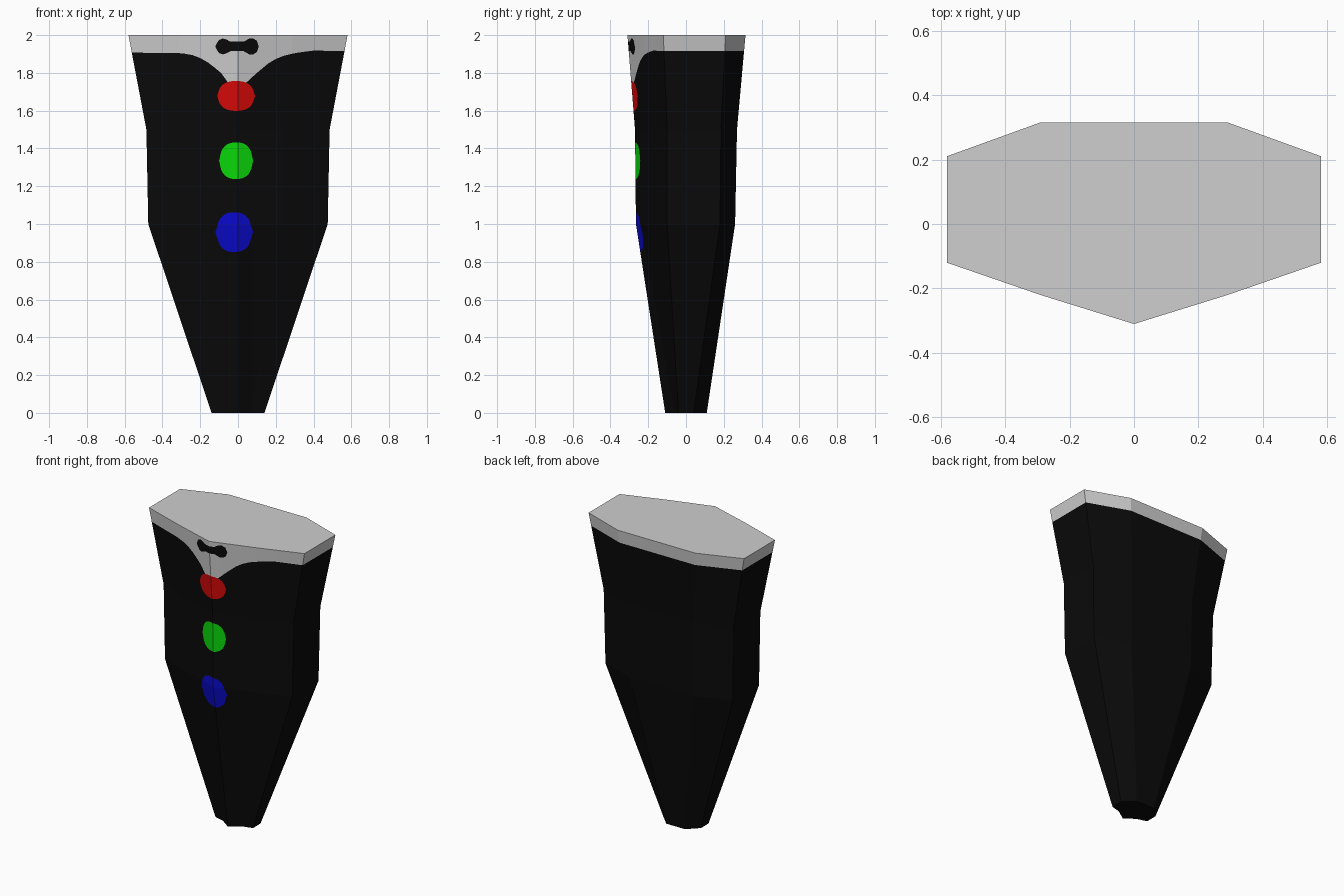
import bpy, bmesh
from mathutils import Vector

if "Cube" in bpy.data.objects:
    bpy.data.objects.remove(bpy.data.objects["Cube"])


def material(name, rgb):
    m = bpy.data.materials.new(name)
    m.diffuse_color = (*rgb, 1)
    m.use_nodes = True
    m.node_tree.nodes["Principled BSDF"].inputs["Base Color"].default_value = m.diffuse_color
    return m


BLACK, WHITE, RED, GREEN, BLUE = range(5)
mats = [material("black cloth", (0.003, 0.003, 0.003)),
        material("shirt white", (0.62, 0.62, 0.62)),
        material("red button", (0.70, 0.003, 0.003)),
        material("green button", (0.003, 0.68, 0.003)),
        material("blue button", (0.003, 0.003, 0.62))]

# Rings: z, half width, mid x, back y, side back y, side front y, mid front y, front y
RINGS = [(0.0, .14, .07, .11, .04, -.04, -.06, -.11),
         (1.0, .475, .24, .26, .18, -.10, -.185, -.265),
         (1.5, .485, .245, .27, .185, -.10, -.19, -.27),
         (2.0, .58, .29, .315, .21, -.12, -.22, -.31)]
HEM = 1.915
SHIRT = [(-.6, HEM), (-.55, 1.907), (-.30, 1.905), (-.22, 1.89), (-.15, 1.85), (-.09, 1.80),
         (-.05, 1.745), (.04, 1.745), (.10, 1.80), (.16, 1.85), (.22, 1.885),
         (.30, 1.905), (.40, 1.918), (.6, HEM)]
BOW = [(-.11, .02), (-.10, .035), (-.08, .042), (-.06, .036), (-.04, .025), (.03, .025),
       (.06, .042), (.08, .042), (.10, .03)]
# Buttons: colour, centre x, centre z, half width, half height
BUTTONS = [(RED, -.01, 1.678, .095, .079), (GREEN, -.01, 1.335, .086, .097),
           (BLUE, -.02, .957, .092, .105)]


def interp(pts, x, outside=0.0):
    for (x0, v0), (x1, v1) in zip(pts, pts[1:]):
        if x0 - 1e-6 <= x <= x1 + 1e-6:
            return v0 + (v1 - v0) * (x - x0) / (x1 - x0)
    return outside


def regions(x):
    """Painted bands at x: colour, lower z, upper z (later ones win)."""
    out = [(WHITE, interp(SHIRT, x, HEM), 3.0)]
    h = interp(BOW, x)
    out.append((BLACK, 1.94 - h, 1.94 + h))
    for col, cx, cz, hw, hh in BUTTONS:
        u = min(1.0, abs(x - cx) / hw)
        h = hh * (1 - u ** 2.4) ** (1 / 2.4)
        out.append((col, cz - h, cz + h))
    return out


# Lofted body
bm = bmesh.new()
rings = []
for z, w, m, b, sb, sf, mf, f in RINGS:
    sec = [(0, f), (m, mf), (w, sf), (w, sb), (m, b), (-m, b), (-w, sb), (-w, sf), (-m, mf)]
    rings.append([bm.verts.new((x, y, z)) for x, y in sec])
for a, b in zip(rings, rings[1:]):
    for i in range(9):
        j = (i + 1) % 9
        bm.faces.new((a[i], a[j], b[j], b[i]))
bm.faces.new(rings[0][::-1])
bm.faces.new(rings[-1])
bmesh.ops.recalc_face_normals(bm, faces=bm.faces[:])


def is_front(f):
    return f.normal.y < -.5


def cut(faces, co, no):
    geom = set(faces)
    for f in faces:
        geom.update(f.edges)
        geom.update(f.verts)
    bmesh.ops.bisect_plane(bm, geom=list(geom), dist=1e-5, plane_co=co, plane_no=no)


# Straight shirt hem on the sides and back
bm.normal_update()
cut([f for f in bm.faces if not is_front(f)], (0, 0, HEM), (0, 0, 1))
for f in bm.faces:
    f.material_index = WHITE if f.calc_center_median().z > HEM else BLACK

# Front cut into columns, then along each painted outline
xs = [i * .01 for i in range(-12, 12)] + [.12]
xs = [-.6 + i * .04 for i in range(12)] + xs + [.16 + i * .04 for i in range(12)]
for x in xs[1:-1]:
    bm.normal_update()
    cut([f for f in bm.faces if is_front(f) and f.calc_center_median().z > .4],
        (x, 0, 0), (1, 0, 0))


def column(x0, x1):
    bm.normal_update()
    return [f for f in bm.faces if is_front(f) and x0 < f.calc_center_bounds().x < x1
            and f.calc_center_median().z > .4]


for x0, x1 in zip(xs, xs[1:]):
    left, right = regions(x0), regions(x1)
    for (c, lo0, hi0), (_, lo1, hi1) in zip(left, right):
        if hi0 - lo0 + hi1 - lo1 < 1e-4:
            continue
        for za, zb in ((lo0, lo1), (hi0, hi1)):
            if za < 2:
                cut(column(x0, x1), (x0, 0, za), Vector((za - zb, 0, x1 - x0)).normalized())
    for f in column(x0, x1):
        p = f.calc_center_median_weighted()
        t = min(1, max(0, (p.x - x0) / (x1 - x0)))
        f.material_index = BLACK
        for (c, lo0, hi0), (_, lo1, hi1) in zip(left, right):
            if lo0 + (lo1 - lo0) * t < p.z < hi0 + (hi1 - hi0) * t:
                f.material_index = c

mesh = bpy.data.meshes.new("suit_body")
bm.to_mesh(mesh)
bm.free()
for m in mats:
    mesh.materials.append(m)
body = bpy.data.objects.new("suit_body", mesh)
bpy.context.collection.objects.link(body)
